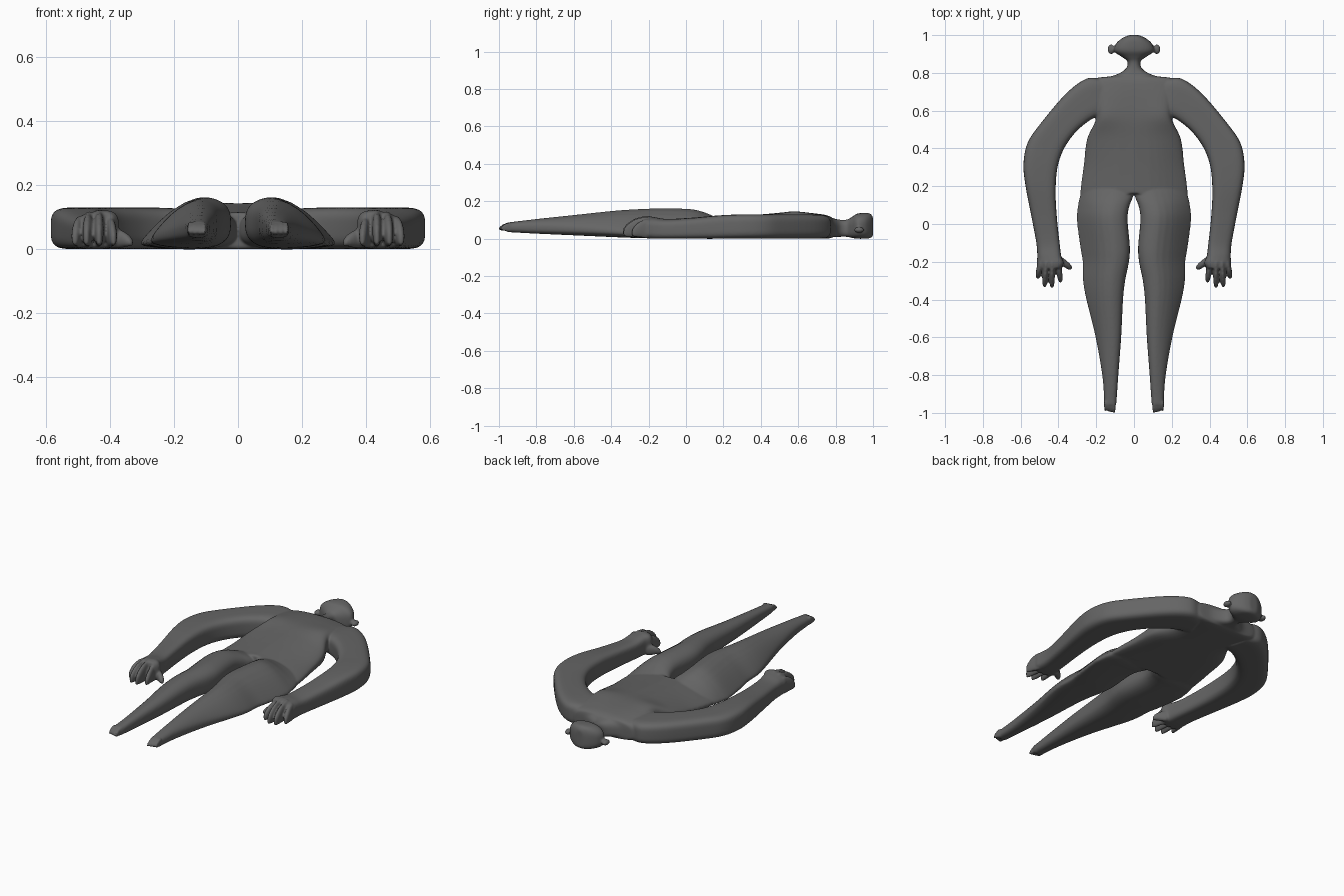
import bpy, bmesh, math
from mathutils import Matrix, Vector

if "Cube" in bpy.data.objects:
    bpy.data.objects.remove(bpy.data.objects["Cube"])

bm = bmesh.new()
N = 40


def spline(rows, sub):
    """Smooth interpolation between hand-placed sections."""
    out = []
    for i in range(len(rows) - 1):
        p0, p1 = rows[max(i - 1, 0)], rows[i]
        p2, p3 = rows[i + 1], rows[min(i + 2, len(rows) - 1)]
        for k in range(sub):
            t = k / sub
            out.append([b + 0.5 * t * (c - a + t * (2*a - 5*b + 4*c - d + t * (3*(b - c) + d - a)))
                        for a, b, c, d in zip(p0, p1, p2, p3)])
    return out + [rows[-1]]


def loft(rows, side=1, power=3.2, both=False, sub=6):
    """Rows: inner x, inner y, outer x, outer y, bottom z, top z, outward slope."""
    rings = []
    for ax, ay, bx, by, zb, zt, slope in spline(rows, sub):
        ring = []
        for k in range(N):
            a = 2 * math.pi * k / N
            u = math.copysign(abs(math.cos(a)) ** (2 / power), math.cos(a))
            v = math.copysign(abs(math.sin(a)) ** (2 / power), math.sin(a))
            f = 1 - slope * (u * u if both else (max(u + 0.4, 0) / 1.4) ** 1.6)
            ring.append(bm.verts.new((side * ((ax + bx) / 2 + u * (bx - ax) / 2),
                                      (ay + by) / 2 + u * (by - ay) / 2,
                                      zb + (zt - zb) * f * (v + 1) / 2)))
        rings.append(ring)
    for r, q in zip(rings, rings[1:]):
        for k in range(N):
            j = (k + 1) % N
            bm.faces.new((r[k], r[j], q[j], q[k]))
    bm.faces.new(rings[0])
    bm.faces.new(rings[-1])


def ball(loc, size):
    bmesh.ops.create_uvsphere(bm, u_segments=24, v_segments=16, radius=1,
                              matrix=Matrix.Translation(loc) @ Matrix.Diagonal((*size, 1)))


def digit(base, tip, width, z0, z1, side):
    """Tall blade-like finger or toe, from base to tip in plan."""
    b, t = Vector(base), Vector(tip)
    n = Vector((-(t - b).y, (t - b).x)).normalized() * width
    rows = []
    for f, w, h in ((0, 1, 1), (0.5, 1, 0.88), (0.85, 0.8, 0.62), (1, 0.4, 0.4)):
        c = b.lerp(t, f)
        rows.append((c.x - n.x * w, c.y - n.y * w, c.x + n.x * w, c.y + n.y * w,
                     z0 + 0.01 * f, z0 + (z1 - z0) * h, 0))
    loft(rows, side, 2.3, sub=2)


# torso, neck and head: half width, y, bottom, top, slope (negative swells the chest)
trunk = [(.285, .16, 0, .115, .55), (.28, .21, 0, .117, .5), (.265, .32, 0, .124, .4),
         (.248, .45, 0, .134, .2), (.2, .56, 0, .143, -.14), (.205, .66, 0, .138, -.08),
         (.225, .74, 0, .128, .05), (.2, .772, .003, .118, .05), (.11, .785, .008, .11, .1),
         (.045, .82, .01, .102, .1), (.035, .86, .01, .102, .1), (.065, .885, .005, .115, .1),
         (.105, .915, 0, .134, .1), (.095, .955, 0, .138, .1), (.06, .985, .003, .134, .1),
         (.025, 1.0, .015, .115, .1)]
loft([(-w, y, w, y, a, b, s) for w, y, a, b, s in trunk], power=3.2, both=True)

# leg: inner x, outer x, y, bottom, top, slope
leg = [(0, .26, .22, .01, .095, .5), (.004, .285, .15, 0, .122, .6), (.026, .298, .09, 0, .146, .72),
       (.034, .303, .02, 0, .161, .78), (.022, .285, -.12, 0, .165, .76), (.027, .272, -.2, .002, .163, .72),
       (.047, .27, -.3, .005, .158, .68), (.058, .252, -.4, .009, .15, .58),
       (.068, .203, -.6, .018, .128, .4), (.083, .168, -.8, .027, .106, .2),
       (.092, .158, -.93, .034, .09, .1), (.095, .158, -.958, .035, .087, .1)]
# arm: inner point, outer point, bottom, top, slope
arm = [(.12, .6, .17, .765, 0, .12, 0), (.18, .575, .25, .77, 0, .128, 0), (.24, .545, .36, .69, 0, .13, 0),
       (.31, .485, .5, .525, 0, .13, 0), (.37, .4, .565, .425, 0, .13, 0), (.405, .3, .585, .315, 0, .13, 0),
       (.415, .17, .574, .2, 0, .125, 0), (.408, .03, .545, .05, 0, .113, .05),
       (.394, -.1, .517, -.1, 0, .106, .1), (.385, -.17, .512, -.17, 0, .116, .15),
       (.372, -.205, .514, -.205, .002, .122, .2), (.385, -.235, .505, -.235, .005, .116, .2)]

for s in (1, -1):
    loft([(a, y, b, y, z0, z1, k) for a, b, y, z0, z1, k in leg], s, 2.8)
    loft(arm, s, 4)
    # toes
    for i in range(4):
        x = .104 + i * .0162
        digit((x, -.94), (x, -1.003 + .004 * i), .0055, .036, .088, s)
    # thumb and fingers
    digit((.39, -.19), (.33, -.238), .017, 0, .065, s)
    for bx, tx, ty, top in ((.402, .388, -.31, .105), (.434, .434, -.338, .125),
                            (.466, .474, -.335, .12), (.495, .511, -.29, .105)):
        digit((bx, -.205), (tx, ty), .015, .002, top, s)
    # ears
    ball((s * .121, .925, .047), (.019, .027, .016))
    ball((s * .1, .922, .047), (.025, .012, .012))

bmesh.ops.recalc_face_normals(bm, faces=bm.faces)
mesh = bpy.data.meshes.new("body")
bm.to_mesh(mesh)
bm.free()
body = bpy.data.objects.new("body", mesh)
bpy.context.collection.objects.link(body)

# dark grey skin
skin = bpy.data.materials.new("dark_grey")
skin.diffuse_color = (0.13, 0.13, 0.13, 1)
skin.use_nodes = True
skin.node_tree.nodes["Principled BSDF"].inputs["Base Color"].default_value = skin.diffuse_color
mesh.materials.append(skin)

# fuse the parts into one skin and soften the joins
fuse = body.modifiers.new("fuse", 'REMESH')
fuse.mode = 'VOXEL'
fuse.voxel_size = 0.0055
fuse.use_smooth_shade = True
soft = body.modifiers.new("soften", 'SMOOTH')
soft.factor = 0.5
soft.iterations = 8
